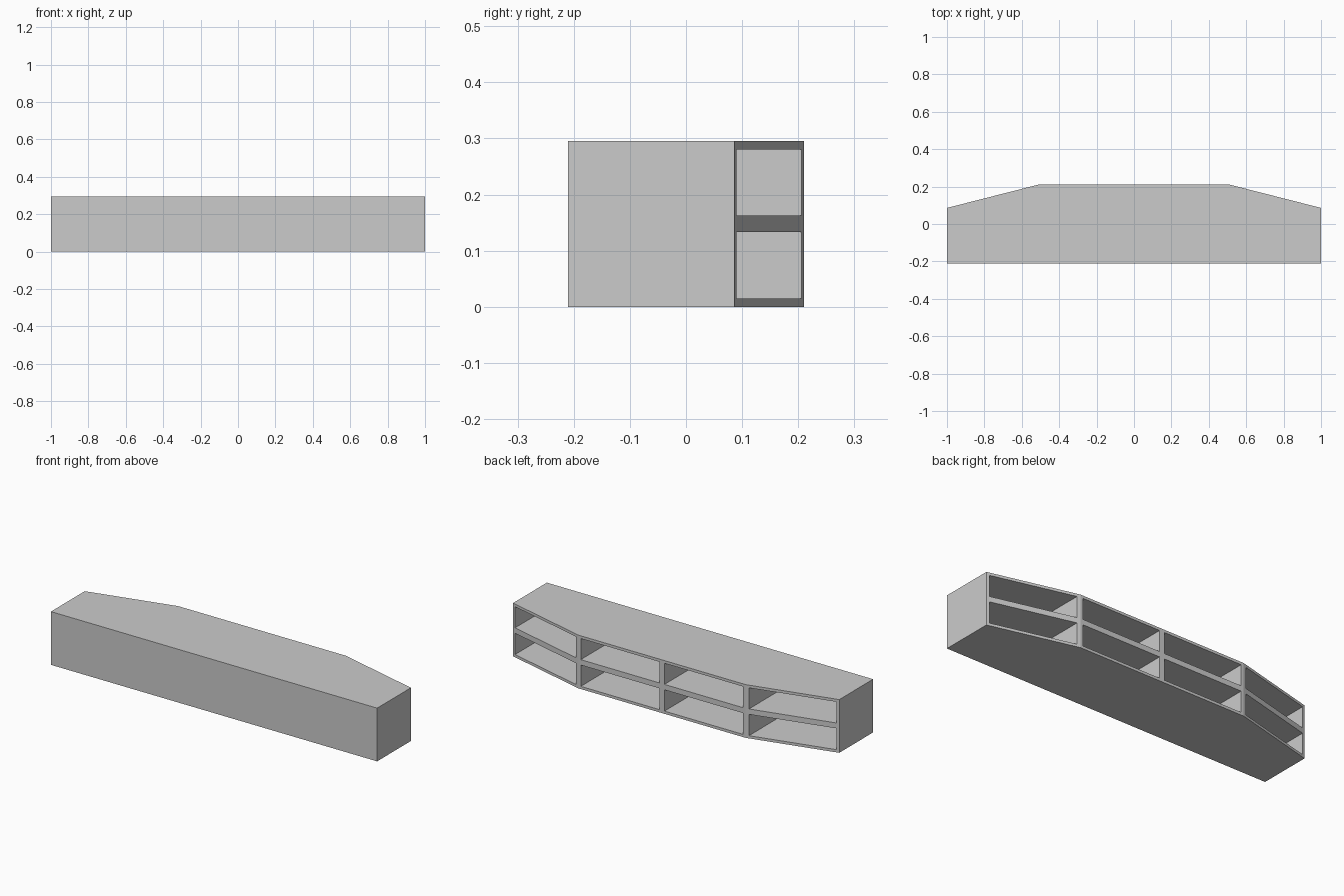
import bpy, bmesh

if "Cube" in bpy.data.objects:
    bpy.data.objects.remove(bpy.data.objects["Cube"])

HALF, DEPTH, HEIGHT = 1.0, 0.21, 0.295
CORNER, END_Y = 0.513, 0.086
WALL = 0.015


def finish(name, bm):
    bmesh.ops.recalc_face_normals(bm, faces=bm.faces)
    mesh = bpy.data.meshes.new(name)
    bm.to_mesh(mesh)
    bm.free()
    obj = bpy.data.objects.new(name, mesh)
    bpy.context.collection.objects.link(obj)
    return obj


def add_prism(bm, outline, z0, z1):
    face = bm.faces.new([bm.verts.new((x, y, z0)) for x, y in outline])
    ext = bmesh.ops.extrude_face_region(bm, geom=[face])
    verts = [v for v in ext["geom"] if isinstance(v, bmesh.types.BMVert)]
    bmesh.ops.translate(bm, verts=verts, vec=(0, 0, z1 - z0))


# Counter body: straight front, back with chamfered ends
bm = bmesh.new()
add_prism(bm, [(-HALF, -DEPTH), (HALF, -DEPTH), (HALF, END_Y), (CORNER, DEPTH),
               (-CORNER, DEPTH), (-HALF, END_Y)], 0, HEIGHT)
counter = finish("shelf_counter", bm)

# Eight compartments open to the back, mirrored left and right
bm = bmesh.new()
for z0, z1 in ((WALL, 0.133), (0.163, HEIGHT - WALL)):
    for a, b in ((WALL, 0.498), (0.53, HALF - WALL)):
        for s in (-1, 1):
            x0, x1 = sorted((s * a, s * b))
            y0, y1 = -DEPTH + WALL, DEPTH + 0.1
            add_prism(bm, [(x0, y0), (x1, y0), (x1, y1), (x0, y1)], z0, z1)
cutter = finish("compartment_cutter", bm)
cutter.hide_render = True

# Carve the compartments
mod = counter.modifiers.new("compartments", "BOOLEAN")
mod.operation = "DIFFERENCE"
mod.solver = "EXACT"
mod.object = cutter
bpy.context.view_layer.objects.active = counter
bpy.ops.object.modifier_apply(modifier=mod.name)
bpy.data.objects.remove(cutter)
